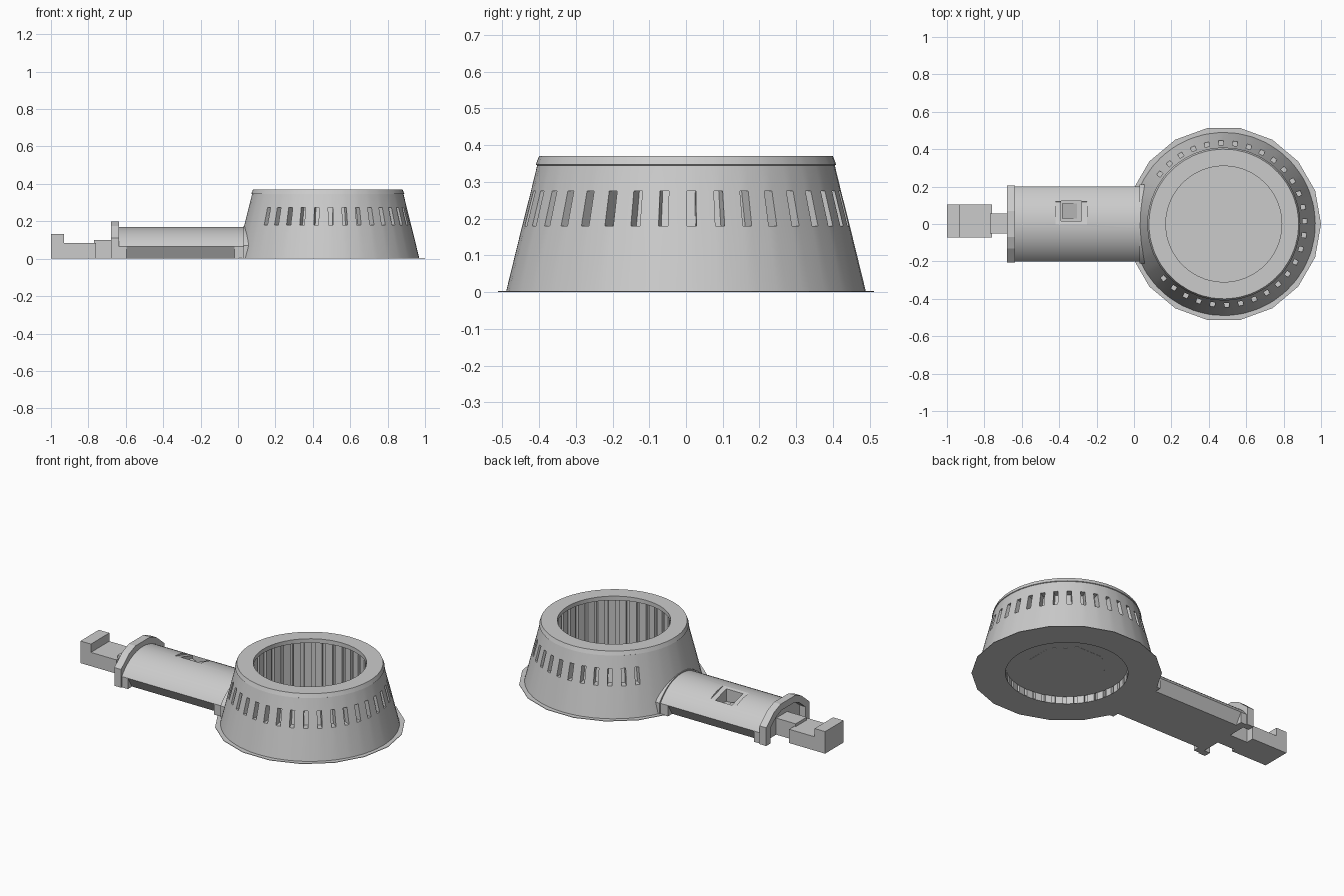
import bpy, bmesh
from math import sin, cos, pi, radians, sqrt
from mathutils import Matrix, Vector

if "Cube" in bpy.data.objects:
    bpy.data.objects.remove(bpy.data.objects["Cube"])

CX = 0.48          # centre of the round head
N = 36             # ribs and vents around the head
OFFSET = radians(2)
HALF = 0.029       # half angular width of a vent


def finish(name, bm, smooth=True):
    bmesh.ops.recalc_face_normals(bm, faces=bm.faces[:])
    me = bpy.data.meshes.new(name)
    bm.to_mesh(me)
    bm.free()
    ob = bpy.data.objects.new(name, me)
    bpy.context.collection.objects.link(ob)
    if smooth:
        bpy.ops.object.select_all(action='DESELECT')
        ob.select_set(True)
        bpy.context.view_layer.objects.active = ob
        bpy.ops.object.shade_smooth_by_angle(angle=radians(25))
    return ob


def polar(r, a, z):
    return (CX + r * cos(a), r * sin(a), z)


def prism(name, section, x0, x1, smooth=True):
    """Extrude a (y, z) outline along x."""
    bm = bmesh.new()
    face = bm.faces.new([bm.verts.new((x0, y, z)) for y, z in section])
    ext = bmesh.ops.extrude_face_region(bm, geom=[face])
    moved = [v for v in ext['geom'] if isinstance(v, bmesh.types.BMVert)]
    bmesh.ops.translate(bm, verts=moved, vec=(x1 - x0, 0, 0))
    return finish(name, bm, smooth)


def box(name, x, y, z, tilt=0):
    bm = bmesh.new()
    bmesh.ops.create_cube(bm, size=1)
    mid = Vector([(a + b) / 2 for a, b in (x, y, z)])
    size = [b - a for a, b in (x, y, z)]
    bm.transform(Matrix.Translation(mid) @ Matrix.Rotation(tilt, 4, 'X') @ Matrix.Diagonal((*size, 1)))
    return finish(name, bm, False)


def disc(name, r, sides, z0, z1, turn=0):
    bm = bmesh.new()
    bmesh.ops.create_cone(bm, cap_ends=True, segments=sides, radius1=r, radius2=r, depth=z1 - z0)
    bm.transform(Matrix.Translation((CX, 0, (z0 + z1) / 2)) @ Matrix.Rotation(turn, 4, 'Z'))
    return finish(name, bm, False)


# Tapered outer shell with top rim and recessed vents
angles = []
for i in range(N):
    a = OFFSET + i * 2 * pi / N
    angles += [a - HALF, a + HALF]
profile = [(0.49, 0), (0.446, 0.18), (0.422, 0.275), (0.405, 0.345),
           (0.409, 0.347), (0.400, 0.37), (0.31, 0.37), (0.31, 0.345), (0.36, 0.345)]
bm = bmesh.new()
rings = [[bm.verts.new(polar(r, a, z)) for a in angles] for r, z in profile]
for k in range(len(profile) - 1):
    for j in range(2 * N):
        n = (j + 1) % (2 * N)
        quad = [rings[k][j], rings[k][n], rings[k + 1][n], rings[k + 1][j]]
        mid_angle = (angles[j] + HALF) % (2 * pi)
        if k == 1 and j % 2 == 0 and abs(mid_angle - pi) > radians(33):
            inner = []
            for v in quad:
                d = Vector((v.co.x - CX, v.co.y, 0)).normalized() * 0.045
                inner.append(bm.verts.new(v.co - d))
            bm.faces.new(inner)
            for s in range(4):
                t = (s + 1) % 4
                bm.faces.new([quad[s], quad[t], inner[t], inner[s]])
        else:
            bm.faces.new(quad)
finish("head_shell", bm)

# Ribbed inner wall
bm = bmesh.new()
outline = []
for i in range(N):
    a = OFFSET + i * 2 * pi / N
    outline += [(0.335, a - HALF), (0.358, a - HALF), (0.358, a + HALF), (0.335, a + HALF)]
low = [bm.verts.new(polar(r, a, 0.002)) for r, a in outline]
high = [bm.verts.new(polar(r, a, 0.345)) for r, a in outline]
for j in range(len(outline)):
    n = (j + 1) % len(outline)
    bm.faces.new([low[n], low[j], high[j], high[n]])
finish("ribbed_inner_wall", bm)

# Flat base flange: 18-sided outside, round opening
bm = bmesh.new()
loops = [[], [], [], []]
for j in range(72):
    a = radians(5 * j)
    r = 0.52 * cos(pi / 18) / cos(radians((5 * j) % 20 - 10))
    for loop, (rad, z) in zip(loops, ((0.335, 0), (r, 0), (r, 0.003), (0.335, 0.003))):
        loop.append(bm.verts.new(polar(rad, a, z)))
for k in range(4):
    for j in range(72):
        n, m = (j + 1) % 72, (k + 1) % 4
        bm.faces.new([loops[k][j], loops[k][n], loops[m][n], loops[m][j]])
finish("base_flange", bm, False)

# Lens plate inside the head
disc("lens_plate", 0.337, 72, 0.045, 0.052)
disc("lens_center", 0.217, 8, 0.044, 0.053, pi / 8)


def arch(w, base, top, steps=20):
    """Circular arc from (w, base) over (0, top) to (-w, base)."""
    h = top - base
    R = (w * w + h * h) / (2 * h)
    ys = [w * cos(pi * i / steps) for i in range(steps + 1)]
    return [(y, top - R + sqrt(R * R - y * y)) for y in ys]


# Arched handle with undercut sides, and full-height blocks at both ends
handle = prism("handle", [(-0.16, 0), (0.16, 0)] + arch(0.2, 0.065, 0.17), -0.62, 0.08)
prism("handle_end_block", [(-0.2, 0), (0.2, 0)] + arch(0.2, 0.065, 0.17), -0.64, -0.595)
prism("handle_neck_block", [(-0.2, 0), (0.2, 0)] + arch(0.2, 0.065, 0.17), -0.02, 0.08)
prism("neck_collar", [(-0.21, 0), (0.21, 0)] + arch(0.21, 0.07, 0.176), 0.03, 0.085)

# Switch recess in the handle, framed, with a sloping slider
for nm, x, y, z in (("frame_cutter", (-0.42, -0.25), (0.0, 0.135), (0.152, 0.25)),
                    ("recess_cutter", (-0.39, -0.28), (0.015, 0.122), (0.09, 0.25))):
    cutter = box(nm, x, y, z, -0.28 if nm == "frame_cutter" else 0)
    cutter.hide_render = True
    cutter.hide_viewport = True
    cutter.display_type = 'WIRE'
    mod = handle.modifiers.new(nm, 'BOOLEAN')
    mod.object = cutter
    mod.solver = 'EXACT'
bm = bmesh.new()
face = bm.faces.new([bm.verts.new((x, 0.03, z)) for x, z in ((-0.385, 0.088), (-0.30, 0.088), (-0.385, 0.125))])
ext = bmesh.ops.extrude_face_region(bm, geom=[face])
bmesh.ops.translate(bm, vec=(0, 0.08, 0), verts=[v for v in ext['geom'] if isinstance(v, bmesh.types.BMVert)])
finish("switch_slider", bm, False)

# End cap: open angular arch
half = [(0.207, 0), (0.207, 0.11), (0.13, 0.175), (0.07, 0.2)]
hole = [(0.165, 0), (0.165, 0.095), (0.11, 0.14), (0.06, 0.16)]
mirror = lambda pts: [(-y, z) for y, z in reversed(pts)]
prism("end_cap", half + mirror(half) + list(reversed(hole + mirror(hole))), -0.68, -0.635, False)

# Plug at the end of the handle
box("plug_neck", (-0.77, -0.62), (-0.05, 0.055), (0, 0.10))
box("plug_body", (-1.0, -0.76), (-0.073, 0.103), (0, 0.083))
box("plug_tip", (-1.0, -0.93), (-0.073, 0.103), (0.08, 0.133))
